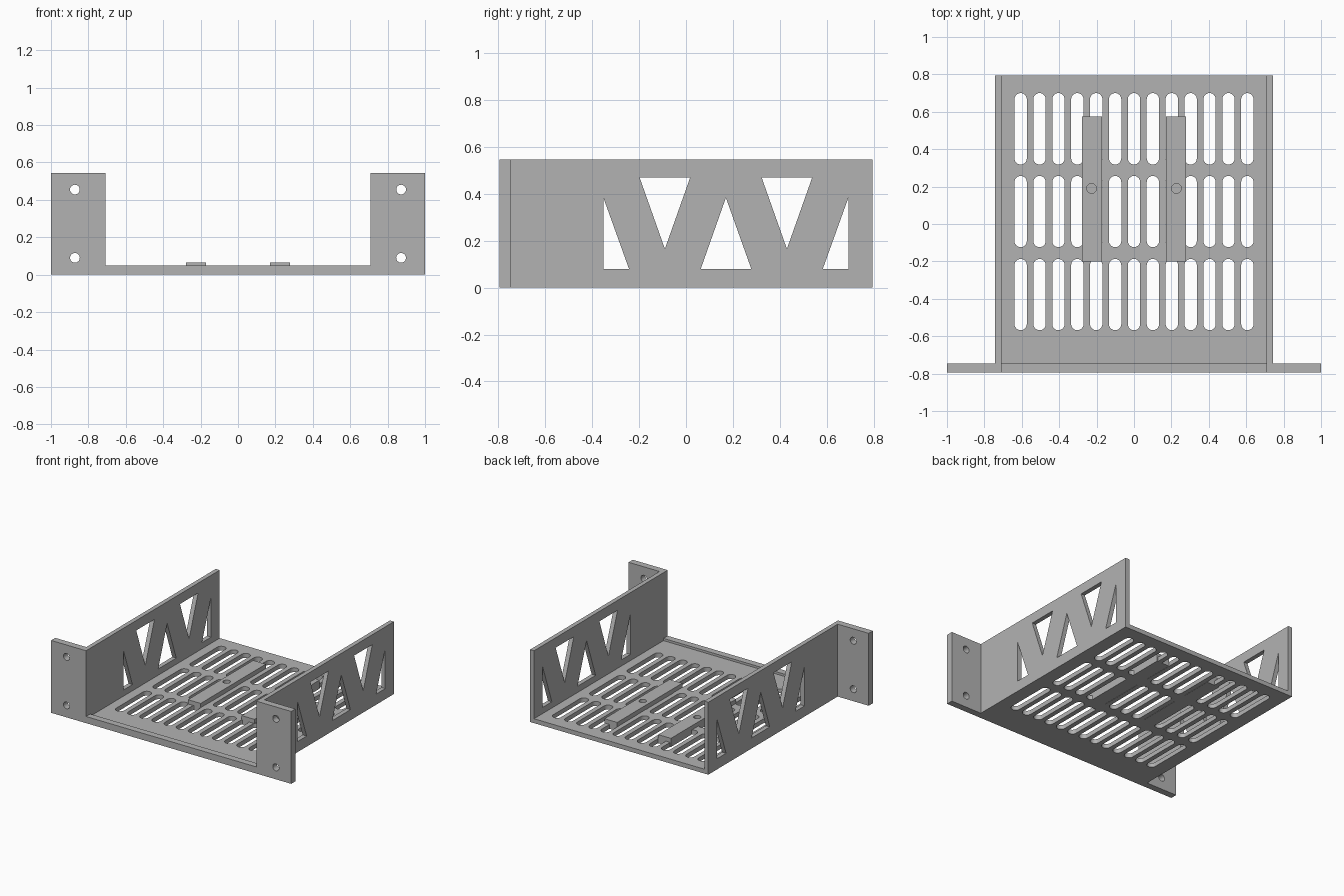
import bpy, bmesh
from math import sin, cos, pi, radians
from mathutils import Matrix, Vector

cube = bpy.data.objects.get("Cube")
if cube:
    bpy.data.objects.remove(cube, do_unlink=True)

grey = bpy.data.materials.new("plain grey")
grey.use_nodes = True
colour = (0.45, 0.45, 0.45, 1)
grey.diffuse_color = colour
grey.node_tree.nodes["Principled BSDF"].inputs["Base Color"].default_value = colour

X, Y, Z = Vector((1, 0, 0)), Vector((0, 1, 0)), Vector((0, 0, 1))


def rect(x0, x1, y0, y1):
    return [(x0, y0), (x1, y0), (x1, y1), (x0, y1)]


def slot(x, y0, y1, r, n=12):
    """Outline with round ends; a circle when y0 equals y1."""
    ends = [(y1 - r, 0), (y0 + r, pi)] if y1 > y0 else [(y0, 0), (y0, pi)]
    return [(x + r * cos(start + pi * i / n), y + r * sin(start + pi * i / n))
            for y, start in ends
            for i in range(n + (y1 > y0))]


def plate(name, outline, holes, thickness, origin=(0, 0, 0), axes=(X, Y, Z)):
    """Flat outline with holes, extruded along the third axis from origin."""
    curve = bpy.data.curves.new(name, "CURVE")
    curve.dimensions = "2D"
    curve.fill_mode = "BOTH"
    curve.extrude = thickness / 2
    for points in [outline] + holes:
        spline = curve.splines.new("POLY")
        spline.points.add(len(points) - 1)
        for p, (u, v) in zip(spline.points, points):
            p.co = (u, v, 0, 1)
        spline.use_cyclic_u = True
    helper = bpy.data.objects.new(name + " outline", curve)
    bpy.context.collection.objects.link(helper)
    bpy.context.view_layer.update()
    graph = bpy.context.evaluated_depsgraph_get()
    mesh = bpy.data.meshes.new_from_object(helper.evaluated_get(graph))
    bpy.data.objects.remove(helper, do_unlink=True)

    frame = Matrix(axes).transposed().to_4x4()
    frame = Matrix.Translation(origin) @ frame @ Matrix.Translation((0, 0, thickness / 2))
    bm = bmesh.new()
    bm.from_mesh(mesh)
    bm.transform(frame)
    bmesh.ops.remove_doubles(bm, verts=bm.verts, dist=1e-5)
    bmesh.ops.recalc_face_normals(bm, faces=bm.faces)
    bm.to_mesh(mesh)
    bm.free()
    mesh.materials.clear()
    mesh.materials.append(grey)

    obj = bpy.data.objects.new(name, mesh)
    bpy.context.collection.objects.link(obj)
    bpy.ops.object.select_all(action="DESELECT")
    obj.select_set(True)
    bpy.context.view_layer.objects.active = obj
    bpy.ops.object.shade_smooth_by_angle(angle=radians(30))
    return obj


HEIGHT, SHEET, INNER = 0.545, 0.033, 0.709
FRONT, LIP_BACK, BACK = -0.795, -0.745, 0.795

# Vented floor: three rows of thirteen slots
rows = [(-0.568, -0.187), (-0.124, 0.257), (0.318, 0.70)]
vents = [slot(i * 0.101, y0, y1, 0.033) for i in range(-6, 7) for y0, y1 in rows]
plate("floor", rect(-INNER, INNER, LIP_BACK, BACK), vents, SHEET)

# Front frame: two mounting ears joined by a low lip
half = [(1, 0), (1, HEIGHT), (INNER, HEIGHT), (INNER, 0.05)]
frame_outline = half + [(-x, z) for x, z in reversed(half)]
screw_holes = [slot(s * 0.872, z, z, 0.026) for s in (-1, 1) for z in (0.09, 0.455)]
plate("front_frame", frame_outline, screw_holes, LIP_BACK - FRONT,
      (0, LIP_BACK, 0), (X, Z, -Y))

# Side walls with triangular cut-outs
LOW, HIGH = 0.08, 0.47
cutouts = [[(y - 0.108, HIGH), (y + 0.108, HIGH), (y, 0.165)] for y in (-0.09, 0.43)]
cutouts += [[(0.063, LOW), (0.278, LOW), (0.17, 0.383)],
            [(-0.352, LOW), (-0.243, LOW), (-0.352, 0.383)],
            [(0.583, LOW), (0.692, LOW), (0.692, 0.383)]]
for name, x in (("left_wall", INNER), ("right_wall", -INNER - SHEET)):
    plate(name, rect(LIP_BACK, BACK, 0, HEIGHT), cutouts, SHEET, (x, 0, 0), (Y, Z, X))

# Support rails, closing the slots beneath, each with a blind peg hole
for side, s in (("left", 1), ("right", -1)):
    x = s * 0.224
    strip = rect(x - 0.053, x + 0.053, -0.2, 0.575)
    plate(side + "_rail_base", strip, [], SHEET)
    plate(side + "_rail", strip, [slot(x + s * 0.003, 0.19, 0.19, 0.026)],
          0.032, (0, 0, SHEET))
